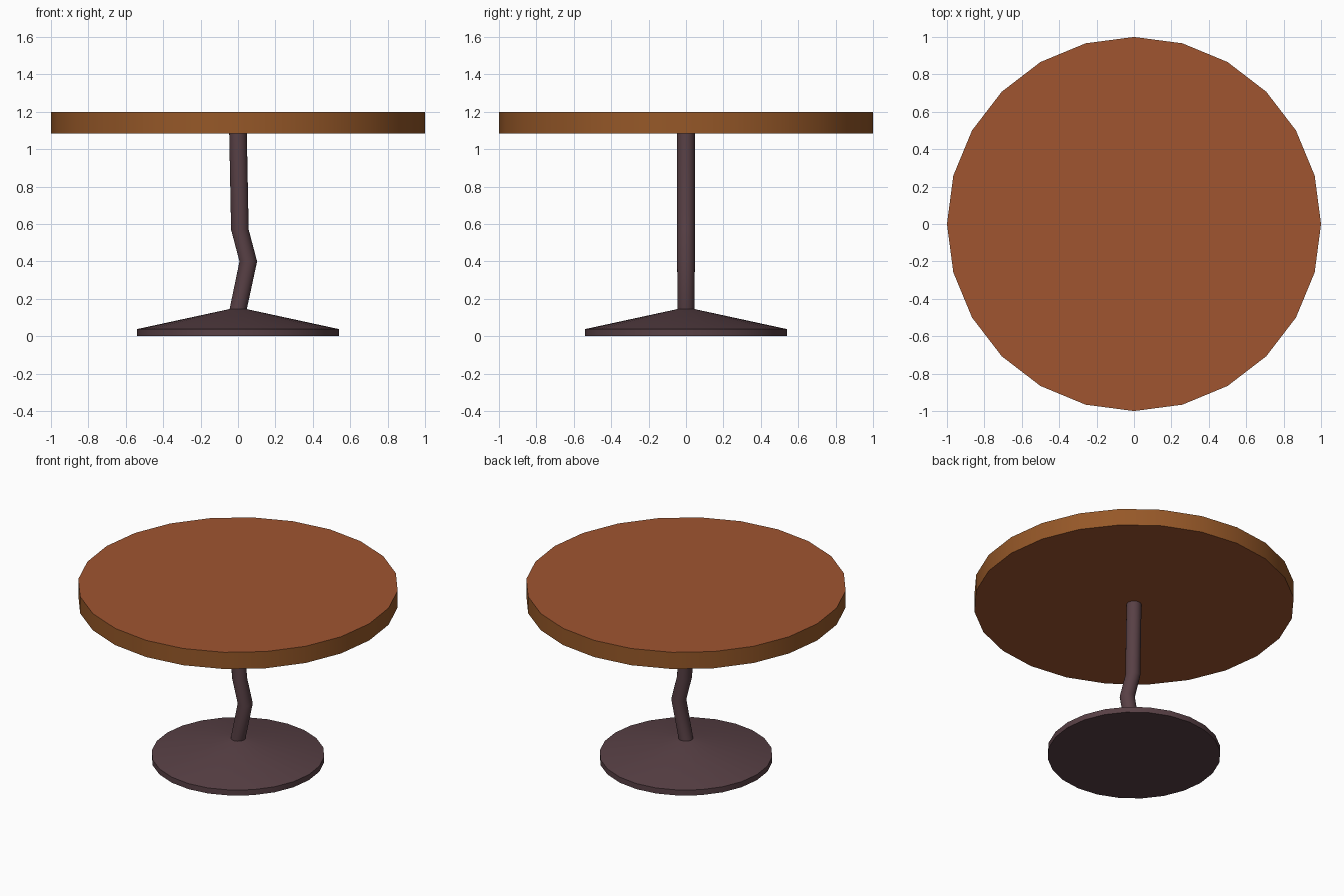
import bpy, bmesh, math

if "Cube" in bpy.data.objects:
    bpy.data.objects.remove(bpy.data.objects["Cube"])


def material(name, srgb):
    lin = [((c / 255 + 0.055) / 1.055) ** 2.4 for c in srgb]
    m = bpy.data.materials.new(name)
    m.diffuse_color = (*lin, 1)
    m.use_nodes = True
    m.node_tree.nodes["Principled BSDF"].inputs["Base Color"].default_value = m.diffuse_color
    return m


wood_face = material("red brown wood", (160, 85, 48))
wood_edge = material("brown wood edge", (150, 88, 40))
metal = material("dark plum metal", (88, 64, 69))


def stacked_rings(name, rings, sides, mats):
    """Loft horizontal rings (x, z, radius) and cap both ends."""
    bm = bmesh.new()
    loops = []
    for x, z, r in rings:
        loops.append([bm.verts.new((x + r * math.cos(2 * math.pi * i / sides),
                                    r * math.sin(2 * math.pi * i / sides), z))
                      for i in range(sides)])
    for a, b in zip(loops, loops[1:]):
        for i in range(sides):
            j = (i + 1) % sides
            bm.faces.new((a[i], a[j], b[j], b[i]))
    bm.faces.new(loops[0][::-1])
    bm.faces.new(loops[-1])
    bm.normal_update()
    # second material, if any, goes on the vertical faces
    for f in bm.faces:
        if len(mats) > 1 and abs(f.normal.z) < 0.5:
            f.material_index = 1
    me = bpy.data.meshes.new(name)
    bm.to_mesh(me)
    bm.free()
    for m in mats:
        me.materials.append(m)
    ob = bpy.data.objects.new(name, me)
    bpy.context.collection.objects.link(ob)
    bpy.ops.object.select_all(action='DESELECT')
    ob.select_set(True)
    bpy.context.view_layer.objects.active = ob
    bpy.ops.object.shade_smooth_by_angle(angle=math.radians(35))
    return ob


# Round top with a differently coloured edge
stacked_rings("table_top", [(0, 1.085, 1), (0, 1.2, 1)], 24, [wood_face, wood_edge])
# Shallow cone foot
stacked_rings("foot", [(0, 0, 0.54), (0, 0.038, 0.54), (0, 0.145, 0.046)], 24, [metal])
# Kinked stem
stacked_rings("stem", [(0, 0.14, 0.046), (0.055, 0.4, 0.047),
                       (0.01, 0.57, 0.047), (0, 1.087, 0.047)], 24, [metal])
